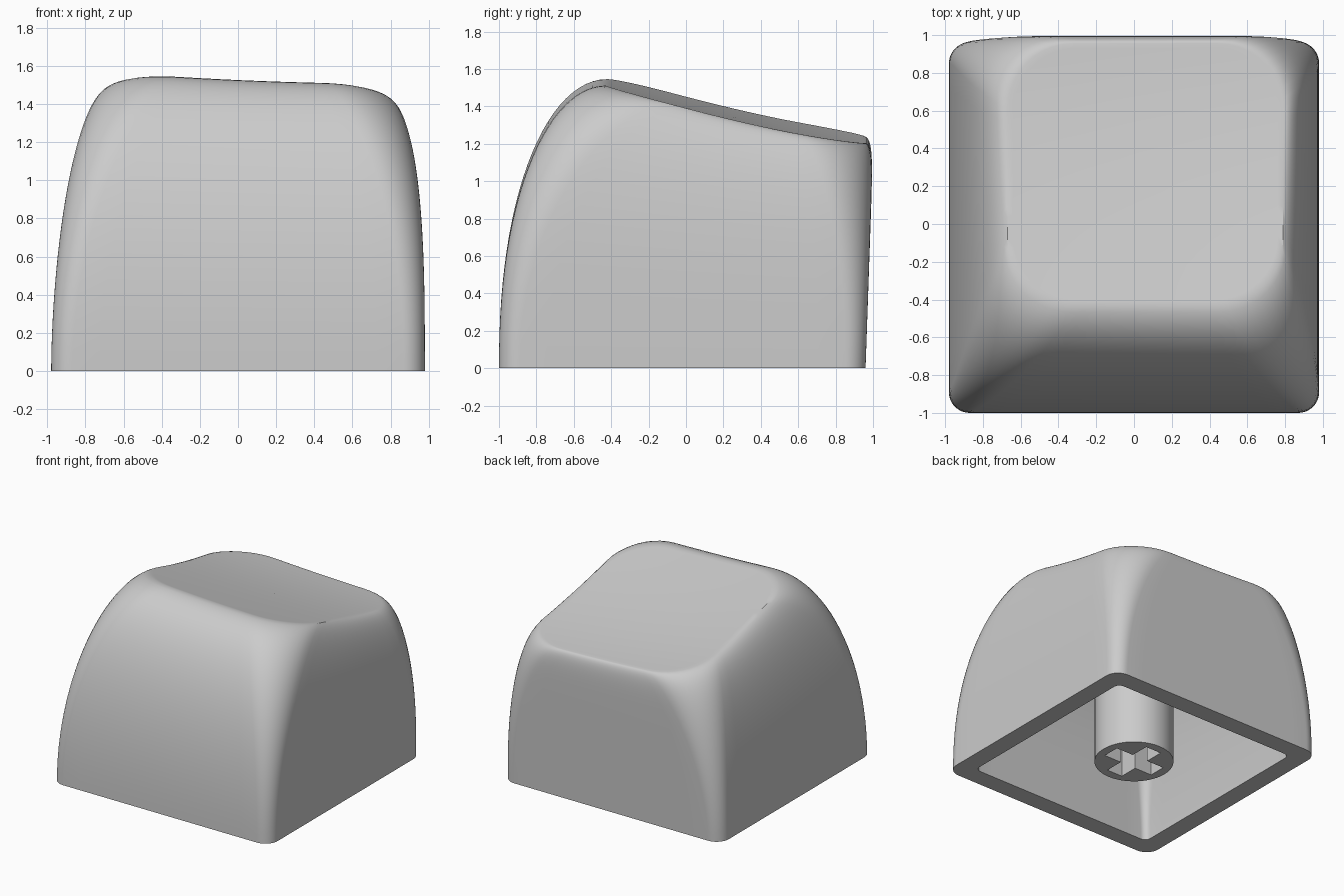
import bpy, bmesh
from math import sin, cos, pi

cube = bpy.data.objects.get("Cube")
if cube:
    bpy.data.objects.remove(cube)

grey = bpy.data.materials.new("plain grey")
grey.use_nodes = True
COLOUR = (0.6, 0.6, 0.6, 1)
grey.diffuse_color = COLOUR
grey.node_tree.nodes["Principled BSDF"].inputs["Base Color"].default_value = COLOUR

RINGS, ARC, EDGE = 26, 10, 12
WALL = 0.15


def dish_height(x, y):
    """Scooped, slightly tilted top surface."""
    return 1.41 - 0.26 * y + 0.035 * y**2 + 0.03 * y**3 - 0.045 * x + 0.025 * x**2


def bulge(v, q):
    """Inward travel of a wall (0 to 1) at height fraction v."""
    return 1 - max(0, 1 - v**q) ** 0.5


def outline(v, inset=0):
    """Rounded rectangle of the walls at height fraction v, counter-clockwise."""
    x0 = -0.98 + 0.31 * bulge(v, 1.75) + inset
    x1 = 0.98 - 0.19 * bulge(v, 3) - inset
    y0 = -1.0 + 0.57 * bulge(v, 2.2) + inset
    y1 = 0.96 + 0.042 * v - 0.045 * bulge(v, 16) - inset
    r = 0.11 + 0.24 * v**2 - inset * 0.4
    corners = [(x1 - r, y1 - r), (x0 + r, y1 - r), (x0 + r, y0 + r), (x1 - r, y0 + r)]
    points = []
    for k, (cx, cy) in enumerate(corners):
        for i in range(ARC + 1):
            a = (k + i / ARC) * pi / 2
            points.append((cx + r * cos(a), cy + r * sin(a)))
        # subdivide the straight run to the next corner
        nx, ny = corners[(k + 1) % 4]
        a = (k + 1) * pi / 2
        ex, ey = nx + r * cos(a), ny + r * sin(a)
        sx, sy = points[-1]
        for i in range(1, EDGE):
            t = i / EDGE
            points.append((sx + (ex - sx) * t, sy + (ey - sy) * t))
    return points


def bridge(bm, a, b):
    n = len(a)
    for i in range(n):
        j = (i + 1) % n
        bm.faces.new((a[i], a[j], b[j], b[i]))


def add_shell(bm, inset, height_scale):
    """Loft the walls up and close them with the dish; return the bottom ring."""
    rim = outline(1, inset)
    heights = [dish_height(x, y) * height_scale for x, y in rim]
    rings = []
    for k in range(RINGS + 1):
        v = sin(k / RINGS * pi / 2)
        rings.append([bm.verts.new((x, y, v * h))
                      for (x, y), h in zip(outline(v, inset), heights)])
    # concentric rings across the dish
    cx, cy = 0.06, 0.27
    for s in (0.96, 0.85, 0.7, 0.55, 0.4, 0.25, 0.1):
        ring = []
        for x, y in rim:
            px, py = cx + (x - cx) * s, cy + (y - cy) * s
            ring.append(bm.verts.new((px, py, dish_height(px, py) * height_scale)))
        rings.append(ring)
    for a, b in zip(rings, rings[1:]):
        bridge(bm, a, b)
    bm.faces.new(rings[-1])
    return rings[0]


def finish(bm, name):
    bmesh.ops.recalc_face_normals(bm, faces=bm.faces)
    mesh = bpy.data.meshes.new(name)
    bm.to_mesh(mesh)
    bm.free()
    obj = bpy.data.objects.new(name, mesh)
    bpy.context.collection.objects.link(obj)
    mesh.materials.append(grey)
    bpy.ops.object.select_all(action="DESELECT")
    obj.select_set(True)
    bpy.context.view_layer.objects.active = obj
    bpy.ops.object.shade_smooth_by_angle(angle=pi / 6)
    return obj


# Hollow cap: outer skin, inner skin and the flat bottom rim
bm = bmesh.new()
outer = add_shell(bm, 0, 1)
inner = add_shell(bm, WALL, 0.86)
bridge(bm, outer, inner)
finish(bm, "cap_body")

# Mounting post with a cross-shaped socket in its lower end
bm = bmesh.new()
L, W = 0.225, 0.07
arm = [(L, -W), (L, W), (W, W)]
cross = []
for k in range(4):
    c, s = round(cos(k * pi / 2)), round(sin(k * pi / 2))
    cross += [(x * c - y * s, x * s + y * c) for x, y in arm]
SIDES, RADIUS = 48, 0.295
circle = [(RADIUS * cos(2 * pi * i / SIDES), RADIUS * sin(2 * pi * i / SIDES))
          for i in range(SIDES)]
edges = []
for loop, top in ((circle, 1.22), (cross, 0.45)):
    low = [bm.verts.new((x, y, 0)) for x, y in loop]
    high = [bm.verts.new((x, y, top)) for x, y in loop]
    bridge(bm, low, high)
    bm.faces.new(high)
    edges += [bm.edges.get((low[i - 1], low[i])) for i in range(len(low))]
bmesh.ops.triangle_fill(bm, edges=edges, use_beauty=True)
finish(bm, "mounting_post")
